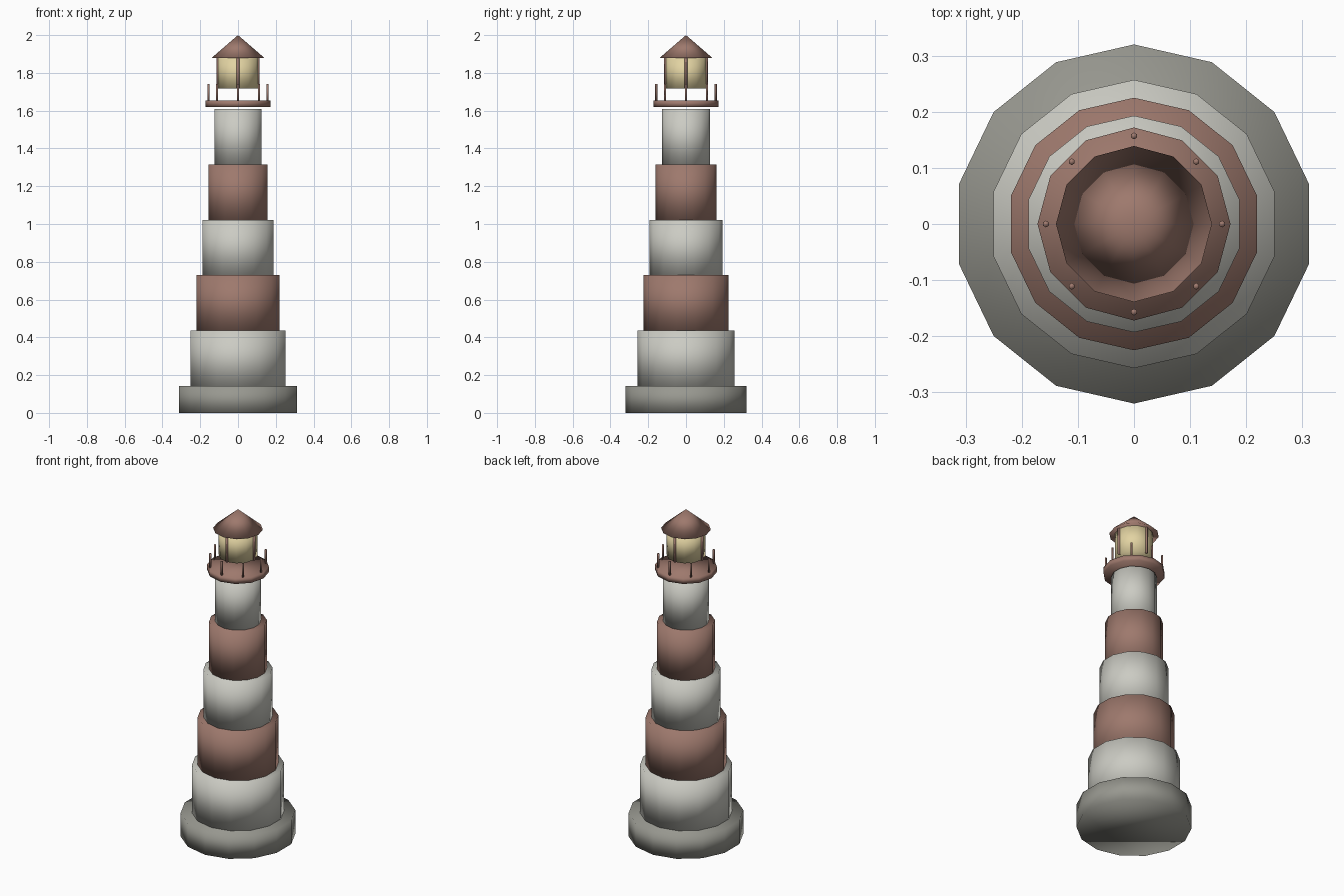
import bpy
import math

if "Cube" in bpy.data.objects:
    bpy.data.objects.remove(bpy.data.objects["Cube"])


def material(name, rgb):
    m = bpy.data.materials.new(name)
    lin = [((c / 255 + 0.055) / 1.055) ** 2.4 for c in rgb]
    m.diffuse_color = (*lin, 1)
    m.use_nodes = True
    m.node_tree.nodes["Principled BSDF"].inputs["Base Color"].default_value = m.diffuse_color
    return m


stone = material("grey stone", (152, 152, 144))
white = material("off white paint", (203, 203, 195))
red = material("faded red paint", (158, 121, 109))
glass = material("warm lamp glass", (226, 211, 162))


def tube(name, mat, r, z0, z1, sides, x=0, y=0, r_top=None):
    """Smooth-shaded cylinder or cone between two heights."""
    bpy.ops.mesh.primitive_cone_add(
        vertices=sides, radius1=r, radius2=r if r_top is None else r_top,
        depth=z1 - z0, location=(x, y, (z0 + z1) / 2))
    ob = bpy.context.object
    ob.name = name
    ob.data.materials.append(mat)
    bpy.ops.object.shade_smooth()
    return ob


# Foundation
tube("base", stone, 0.32, 0, 0.143, 14)

# Stepped tower bands in alternating colours
band_h = 0.293
for i, r in enumerate((0.257, 0.225, 0.193, 0.161, 0.127)):
    z = 0.143 + i * band_h
    tube(f"tower_band_{i + 1}", red if i % 2 else white, r, z, z + band_h, 14)

# Gallery deck with railing posts
tube("gallery_deck", red, 0.172, 1.62, 1.655, 12)
for i in range(8):
    a = i * math.tau / 8
    tube(f"railing_post_{i + 1}", red, 0.006, 1.65, 1.74, 6,
         0.157 * math.cos(a), 0.157 * math.sin(a))

# Lantern room with glazing bars
tube("lantern", glass, 0.108, 1.717, 1.882, 12)
for i in range(4):
    a = i * math.tau / 4
    tube(f"glazing_bar_{i + 1}", red, 0.008, 1.717, 1.882, 6,
         0.108 * math.cos(a), 0.108 * math.sin(a))

# Conical roof
tube("roof", red, 0.139, 1.88, 2.0, 12, r_top=0)
